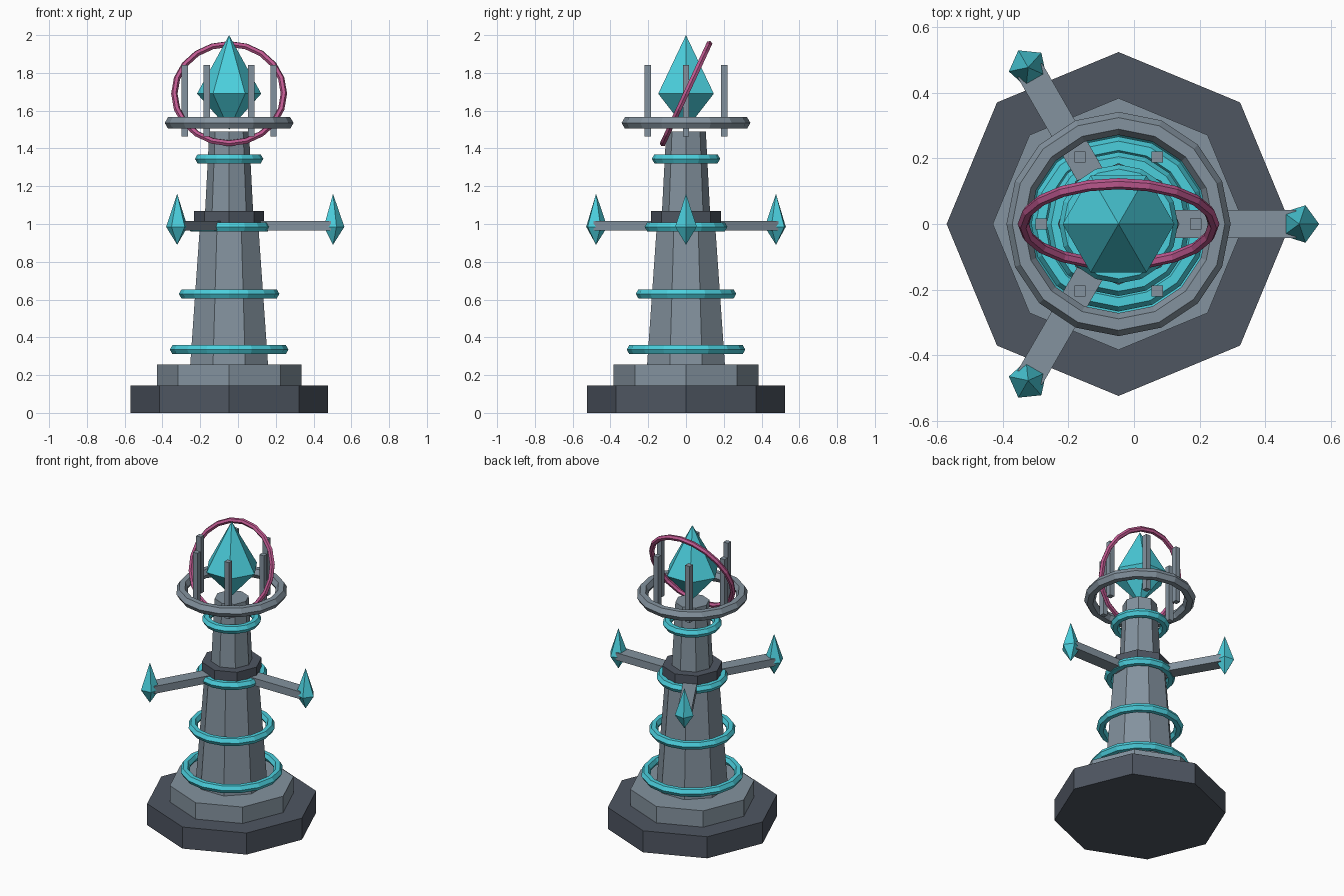
import bpy, bmesh, math
from mathutils import Matrix, Vector

cube = bpy.data.objects.get("Cube")
if cube:
    bpy.data.objects.remove(cube, do_unlink=True)

AXIS = Vector((-0.047, 0, 0))   # the tower axis


def material(name, rgb):
    m = bpy.data.materials.new(name)
    m.use_nodes = True
    m.diffuse_color = (*rgb, 1)
    m.node_tree.nodes["Principled BSDF"].inputs["Base Color"].default_value = (*rgb, 1)
    return m


STONE = material("grey stone", (0.23, 0.29, 0.345))
DARK = material("dark stone", (0.077, 0.092, 0.12))
CYAN = material("cyan crystal", (0.07, 0.62, 0.72))
PINK = material("pink metal", (0.52, 0.10, 0.28))


def finish(name, bm, mat, matrix=Matrix()):
    bm.transform(Matrix.Translation(AXIS) @ matrix)
    bmesh.ops.recalc_face_normals(bm, faces=bm.faces)
    mesh = bpy.data.meshes.new(name)
    bm.to_mesh(mesh)
    bm.free()
    mesh.materials.append(mat)
    obj = bpy.data.objects.new(name, mesh)
    bpy.context.collection.objects.link(obj)
    return obj


def prism(name, sides, r_low, r_high, z_low, z_high, mat, turn=0.0):
    bm = bmesh.new()
    bmesh.ops.create_cone(bm, cap_ends=True, segments=sides, radius1=r_low,
                          radius2=r_high, depth=z_high - z_low)
    # put a corner on +x, then apply the turn
    corner = max(bm.verts, key=lambda v: v.co.x).co
    start = math.atan2(corner.y, corner.x)
    return finish(name, bm, mat, Matrix.Translation((0, 0, (z_low + z_high) / 2))
                  @ Matrix.Rotation(turn - start, 4, 'Z'))


def box(name, size, centre, mat, turn=0.0):
    bm = bmesh.new()
    bmesh.ops.create_cube(bm, size=1)
    bm.transform(Matrix.Translation(centre) @ Matrix.Diagonal((*size, 1)))
    return finish(name, bm, mat, Matrix.Rotation(turn, 4, 'Z'))


def ring(name, outer, minor, z, mat, segments=16, sides=6, tilt=Matrix()):
    bm = bmesh.new()
    loops = []
    for i in range(segments):
        a = math.tau * i / segments
        loop = []
        for j in range(sides):
            b = math.tau * j / sides
            r = outer - minor + minor * math.cos(b)
            loop.append(bm.verts.new((r * math.cos(a), r * math.sin(a), minor * math.sin(b))))
        loops.append(loop)
    for i in range(segments):
        p, q = loops[i], loops[(i + 1) % segments]
        for j in range(sides):
            k = (j + 1) % sides
            bm.faces.new((p[j], q[j], q[k], p[k]))
    return finish(name, bm, mat, Matrix.Translation((0, 0, z)) @ tilt)


def crystal(name, sides, radius, z_low, z_mid, z_high, mat, offset=0.0, turn=0.0):
    bm = bmesh.new()
    top = bm.verts.new((offset, 0, z_high))
    bottom = bm.verts.new((offset, 0, z_low))
    belt = [bm.verts.new((offset + radius * math.cos(math.tau * i / sides),
                          radius * math.sin(math.tau * i / sides), z_mid))
            for i in range(sides)]
    for i in range(sides):
        a, b = belt[i], belt[(i + 1) % sides]
        bm.faces.new((a, b, top))
        bm.faces.new((b, a, bottom))
    return finish(name, bm, mat, Matrix.Rotation(turn, 4, 'Z'))


# Stepped base and tapering tower
EIGHTH = math.pi / 8
prism("base_plinth", 8, 0.523, 0.523, 0, 0.145, DARK)
prism("base_step", 8, 0.383, 0.383, 0.145, 0.255, STONE)
prism("lower_shaft", 8, 0.223, 0.166, 0.255, 1.01, STONE, EIGHTH)
prism("collar", 8, 0.185, 0.185, 1.0, 1.07, DARK)
prism("upper_shaft", 8, 0.127, 0.105, 1.07, 1.49, STONE)

# Floating rings around the tower
for i, (outer, z) in enumerate([(0.314, 0.335), (0.266, 0.63), (0.219, 0.985), (0.181, 1.345)]):
    ring(f"glow_ring_{i + 1}", outer, 0.028, z, CYAN)

# Three arms, each carrying a small crystal
for i in range(3):
    turn = math.tau * i / 3
    box(f"arm_{i + 1}", (0.40, 0.086, 0.05), (0.34, 0, 0.99), STONE, turn)
    crystal(f"arm_crystal_{i + 1}", 5, 0.06, 0.89, 0.985, 1.16, CYAN, 0.55, turn)

# Crown: ring, six upright posts, large crystal and tilted halo
ring("crown_ring", 0.341, 0.035, 1.535, STONE)
for i in range(6):
    a = math.tau * i / 6
    box(f"crown_post_{i + 1}", (0.034, 0.034, 0.38),
        (0.235 * math.cos(a), 0.235 * math.sin(a), 1.652), STONE)
crystal("main_crystal", 6, 0.17, 1.5, 1.69, 2.0, CYAN)
ring("tilted_halo", 0.307, 0.017, 1.69, PINK, 20, 6,
     Matrix.Rotation(math.radians(65), 4, 'X'))
